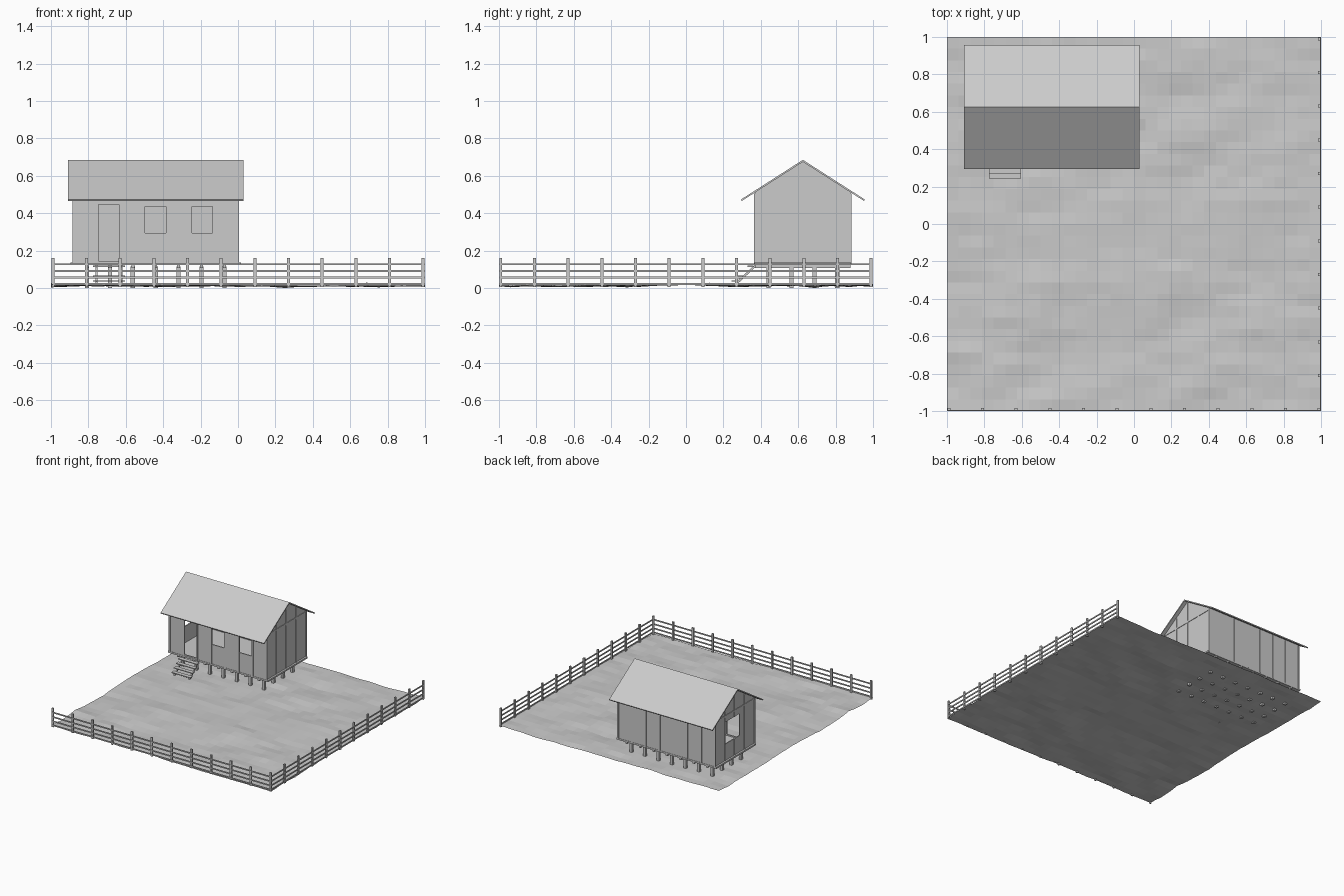
import bpy, bmesh, math
from mathutils import Vector, noise

if "Cube" in bpy.data.objects:
    bpy.data.objects.remove(bpy.data.objects["Cube"])


def mesh_object(name, bm):
    bmesh.ops.recalc_face_normals(bm, faces=bm.faces)
    me = bpy.data.meshes.new(name)
    bm.to_mesh(me)
    bm.free()
    ob = bpy.data.objects.new(name, me)
    bpy.context.collection.objects.link(ob)
    return ob


def boxes(name, spans):
    """One object from many (x0, x1, y0, y1, z0, z1) boxes."""
    bm = bmesh.new()
    for x0, x1, y0, y1, z0, z1 in spans:
        vs = bmesh.ops.create_cube(bm, size=1)["verts"]
        for v in vs:
            v.co = Vector((x0 + (v.co.x + .5) * (x1 - x0),
                           y0 + (v.co.y + .5) * (y1 - y0),
                           z0 + (v.co.z + .5) * (z1 - z0)))
    return mesh_object(name, bm)


def prism(name, profile, x0, x1):
    """Extrude a (y, z) profile along x."""
    bm = bmesh.new()
    face = bm.faces.new([bm.verts.new((x0, y, z)) for y, z in profile])
    ext = bmesh.ops.extrude_face_region(bm, geom=[face])["geom"]
    for v in ext:
        if isinstance(v, bmesh.types.BMVert):
            v.co.x = x1
    return mesh_object(name, bm)


def cut(target, cutter):
    mod = target.modifiers.new("cut", 'BOOLEAN')
    mod.operation, mod.solver, mod.object = 'DIFFERENCE', 'EXACT', cutter
    bpy.context.view_layer.objects.active = target
    bpy.ops.object.modifier_apply(modifier=mod.name)
    bpy.data.objects.remove(cutter)


# Uneven ground sheet
def ground_z(x, y):
    n = noise.noise(Vector((x * 3, y * 5, 2.7))) + .5 * noise.noise(Vector((x * 7, y * 11, 8.1)))
    return min(.028, max(0, .014 + .014 * n))

bm = bmesh.new()
bmesh.ops.create_grid(bm, x_segments=32, y_segments=32, size=1)
for v in bm.verts:
    v.co.z = ground_z(v.co.x, v.co.y)
min(bm.verts, key=lambda v: v.co.z).co.z = 0
ground = mesh_object("ground", bm)
if ground.data.polygons[0].normal.z < 0:
    ground.data.flip_normals()

# House dimensions
X0, X1, Y0, Y1 = -.88, 0, .37, .88
YC, FLOOR, EAVE, APEX = .625, .13, .513, .675
T = .008

# Hollow gabled walls with openings
walls = prism("walls", [(Y0, FLOOR), (Y1, FLOOR), (Y1, EAVE), (YC, APEX), (Y0, EAVE)], X0, X1)
cut(walls, prism("inside", [(Y0 + T, FLOOR - .02), (Y1 - T, FLOOR - .02), (Y1 - T, EAVE - .003),
                            (YC, APEX - .008), (Y0 + T, EAVE - .003)], X0 + T, X1 - T))
for hole in [(-.745, -.635, .34, .40, .145, .445),
             (-.497, -.385, .34, .40, .295, .435),
             (-.248, -.136, .34, .40, .295, .435),
             (-.91, -.85, .56, .745, .27, .45)]:
    cut(walls, boxes("opening", [hole]))

# Battens dividing the wall panels, plus sill and tie beams
B, P = .006, .004
spans = []
for i in range(8):
    x = X0 + i * (X1 - X0) / 7
    spans += [(x - B, x + B, Y0 - P, Y0 + .001, FLOOR, EAVE - .01),
              (x - B, x + B, Y1 - .001, Y1 + P, FLOOR, EAVE - .01)]
for i in range(5):
    y = Y0 + i * (Y1 - Y0) / 4
    top = APEX - abs(y - YC) * (APEX - EAVE) / (YC - Y0) - .008
    spans.append((X1 - .001, X1 + P, y - B, y + B, FLOOR, top))
    if i == 2:
        spans += [(X0 - P, X0 + .001, y - B, y + B, FLOOR, .27),
                  (X0 - P, X0 + .001, y - B, y + B, .45, top)]
    else:
        spans.append((X0 - P, X0 + .001, y - B, y + B, FLOOR, top))
for xa, xb in [(X0 - P, X0 + .001), (X1 - .001, X1 + P)]:
    spans.append((xa, xb, Y0, Y1, .492, .506))
boxes("wall_battens", spans)

# Thin folded roof
prism("roof", [(.298, .465), (YC, .674), (.952, .465), (.956, .473), (YC, .685), (.294, .473)],
      -.91, .03)

# Floor deck, joists and stilts
boxes("floor", [(X0 - .015, X1 + .015, Y0 - .003, Y1 + .003, .122, .135)])
px = [-.44 + (i - 3) * .1225 for i in range(7)]
py = [YC + (i - 1.5) * .1225 for i in range(4)]
boxes("floor_joists", [(x - .008, x + .008, Y0, Y1, .108, .123) for x in px])
boxes("stilts", [(x - .011, x + .011, y - .011, y + .011, .001, .115) for x in px for y in py])

# Entry stairs
boxes("stair_treads", [(-.775, -.605, .242 + i * .029, .275 + i * .029, .035 + i * .026, .041 + i * .026)
                       for i in range(4)])
for x in (-.762, -.628):
    prism("stair_stringer", [(.25, .015), (.268, .015), (.375, .115), (.375, .13)], x, x + .01)

# Rail fences along the front and the right edge
E, N = .99, 12
posts, rails = [], []
for i in range(N):
    p = -E + i * 2 * E / (N - 1)
    posts.append((p - .008, p + .008, -E - .006, -E + .006, .005, .16))
    if i:
        posts.append((E - .006, E + .006, p - .008, p + .008, .005, .16))
for z in (.022, .055, .09, .127):
    rails.append((-E, E, -E - .01, -E - .004, z - .005, z + .005))
    rails.append((E + .004, E + .01, -E, E, z - .005, z + .005))
boxes("fence_posts", posts)
boxes("fence_rails", rails)
